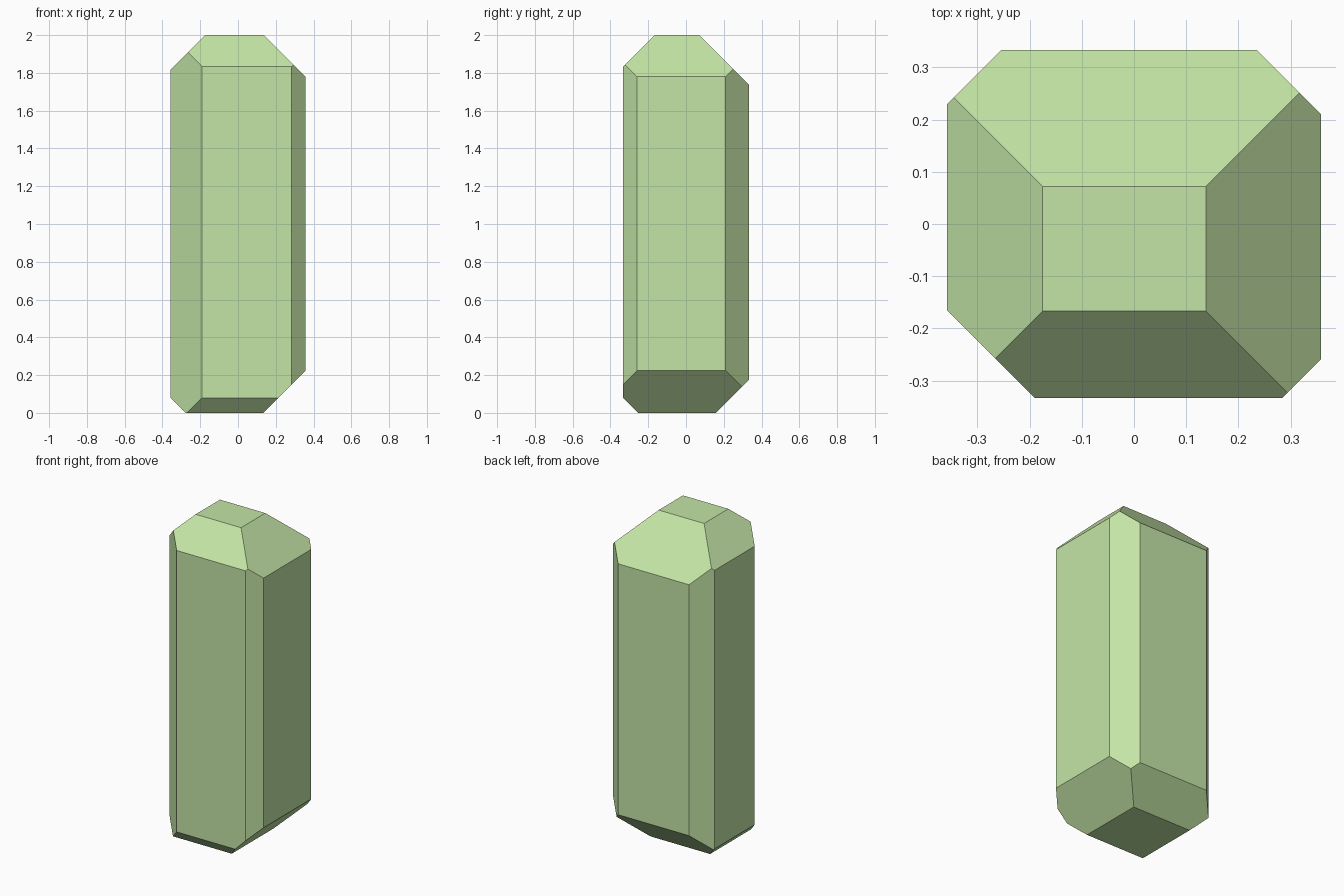
import bpy, bmesh
from mathutils import Vector

if "Cube" in bpy.data.objects:
    bpy.data.objects.remove(bpy.data.objects["Cube"])

# Bounding block
HX, HY, H = 0.358, 0.333, 2.0
bm = bmesh.new()
bmesh.ops.create_cube(bm, size=1)
for v in bm.verts:
    v.co = ((v.co.x * 2 * HX), v.co.y * 2 * HY, (v.co.z + 0.5) * H)

# 45-degree edge cuts: keep points where normal . p <= limit
cuts = [
    # upright edges
    ((1, 1, 0), 0.568), ((-1, 1, 0), 0.587), ((-1, -1, 0), 0.523), ((1, -1, 0), 0.617),
    # crown edges
    ((1, 0, 1), 2.138), ((-1, 0, 1), 2.175), ((0, 1, 1), 2.072), ((0, -1, 1), 2.167),
    # base edges
    ((1, 0, -1), 0.134), ((-1, 0, -1), 0.277), ((0, 1, -1), 0.158), ((0, -1, -1), 0.253),
]


def slice_off(normal, limit):
    n = Vector(normal)
    res = bmesh.ops.bisect_plane(
        bm, geom=bm.verts[:] + bm.edges[:] + bm.faces[:], dist=1e-6,
        plane_co=n * (limit / n.length_squared), plane_no=n, clear_outer=True)
    edges = [e for e in res["geom_cut"] if isinstance(e, bmesh.types.BMEdge)]
    bmesh.ops.contextual_create(bm, geom=edges)


for normal, limit in cuts:
    slice_off(normal, limit)
bmesh.ops.recalc_face_normals(bm, faces=bm.faces[:])

# Crystal object
mesh = bpy.data.meshes.new("crystal")
bm.to_mesh(mesh)
bm.free()
crystal = bpy.data.objects.new("crystal", mesh)
bpy.context.collection.objects.link(crystal)

# Pale green
mat = bpy.data.materials.new("pale_green")
mat.diffuse_color = (0.55, 0.78, 0.38, 1)
mat.use_nodes = True
mat.node_tree.nodes["Principled BSDF"].inputs["Base Color"].default_value = mat.diffuse_color
mesh.materials.append(mat)
